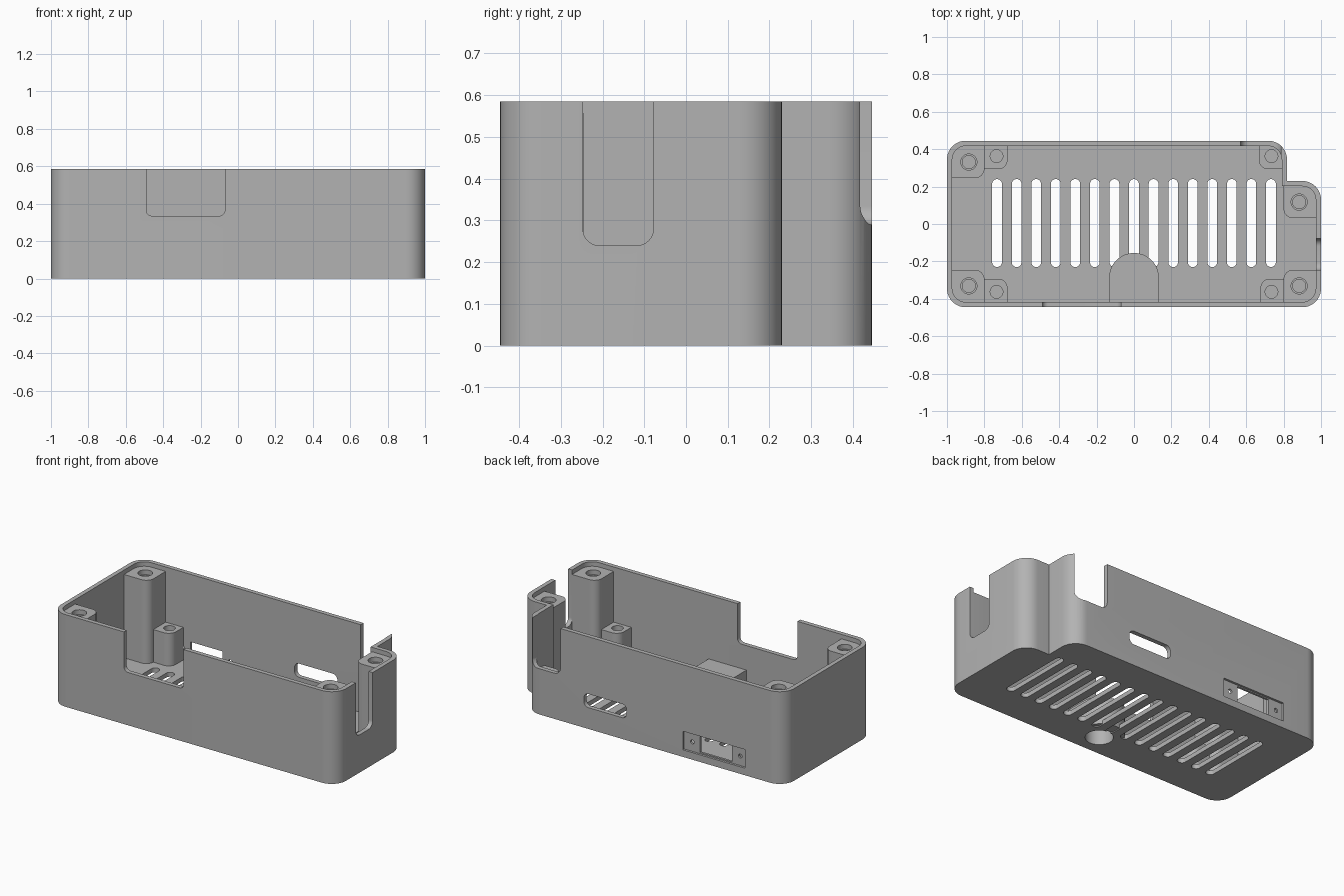
import bpy, bmesh, math
from mathutils import Vector

if "Cube" in bpy.data.objects:
    bpy.data.objects.remove(bpy.data.objects["Cube"])

grey = bpy.data.materials.new("plain grey")
grey.use_nodes = True
colour = (0.45, 0.45, 0.45, 1)
grey.diffuse_color = colour
grey.node_tree.nodes["Principled BSDF"].inputs["Base Color"].default_value = colour

H = 0.585       # case height
WALL = 0.028    # wall and floor thickness
X, Y = 1.0, 0.445
NX, NY = 0.818, 0.23   # stepped corner


def rounded(corners, steps=10):
    """Outline from (x, y, radius) corners."""
    pts = []
    for i, (x, y, r) in enumerate(corners):
        p = Vector((x, y))
        if r == 0:
            pts.append(p)
            continue
        u = (Vector(corners[i - 1][:2]) - p).normalized()
        v = (Vector(corners[(i + 1) % len(corners)][:2]) - p).normalized()
        half = u.angle(v) / 2
        t = r / math.tan(half)
        c = p + (u + v).normalized() * r / math.sin(half)
        a, b = p + u * t - c, p + v * t - c
        sweep = math.pi - 2 * half
        for k in range(steps + 1):
            f = k / steps
            pts.append(c + (a * math.sin((1 - f) * sweep) + b * math.sin(f * sweep)) / math.sin(sweep))
    clean = []
    for p in pts:
        if not clean or (p - clean[-1]).length > 1e-5:
            clean.append(p)
    if (clean[0] - clean[-1]).length < 1e-5:
        clean.pop()
    return clean


def prism(name, outline, lo, hi, axis="z"):
    """Extrude an outline along an axis."""
    place = {"z": lambda a, b, c: (a, b, c),
             "y": lambda a, b, c: (a, c, b),
             "x": lambda a, b, c: (c, a, b)}[axis]
    bm = bmesh.new()
    low = [bm.verts.new(place(p.x, p.y, lo)) for p in outline]
    high = [bm.verts.new(place(p.x, p.y, hi)) for p in outline]
    bm.faces.new(low)
    bm.faces.new(high)
    for i in range(len(low)):
        j = (i + 1) % len(low)
        bm.faces.new((low[i], low[j], high[j], high[i]))
    bmesh.ops.recalc_face_normals(bm, faces=bm.faces)
    mesh = bpy.data.meshes.new(name)
    bm.to_mesh(mesh)
    bm.free()
    mesh.materials.append(grey)
    obj = bpy.data.objects.new(name, mesh)
    bpy.context.collection.objects.link(obj)
    return obj


def box(x0, x1, y0, y1, r=0):
    return rounded([(x0, y0, r), (x1, y0, r), (x1, y1, r), (x0, y1, r)])


def circle(x, y, r, n=32):
    return [Vector((x + r * math.cos(k * math.tau / n), y + r * math.sin(k * math.tau / n)))
            for k in range(n)]


def cut(obj, outline, lo, hi, axis="z"):
    """Subtract a prism and discard the cutter."""
    tool = prism("cutter", outline, lo, hi, axis)
    tool.hide_render = True
    mod = obj.modifiers.new("cut", "BOOLEAN")
    mod.operation = "DIFFERENCE"
    mod.solver = "EXACT"
    mod.object = tool
    bpy.context.view_layer.objects.active = obj
    bpy.ops.object.modifier_apply(modifier=mod.name)
    bpy.data.objects.remove(tool)


def case_outline(d, r):
    """Stepped case outline, inset by d."""
    return rounded([(-X + d, -Y + d, r), (X - d, -Y + d, r), (X - d, NY - d, r),
                    (NX - d, NY - d, 0), (NX - d, Y - d, r), (-X + d, Y - d, r)])


parts = []

# Case shell
shell = prism("case_shell", case_outline(0, 0.1), 0, H)
cut(shell, case_outline(WALL, 0.072), WALL, H + 0.2)
parts.append(shell)

# Floor vents
for i in range(-7, 8):
    x = i * 0.1046
    cut(shell, box(x - 0.026, x + 0.026, -0.23, 0.24, 0.0255), -0.1, 0.1)

# Open cutouts in the front, left and back walls
cut(shell, box(-0.49, -0.07, 0.335, 0.9, 0.03), -0.6, -0.38, "y")
cut(shell, box(-0.247, -0.078, 0.24, 0.9, 0.04), 0.9, 1.1, "x")
cut(shell, box(0.57, NX - WALL - 0.003, 0.29, 0.9, 0.045), 0.36, 0.6, "y")

# Back ports: rounded slot, recessed socket panel and its screw holes
cut(shell, box(0.105, 0.406, 0.135, 0.222, 0.033), 0.38, 0.6, "y")
cut(shell, box(-0.726, -0.289, 0.045, 0.163), Y - 0.014, 0.6, "y")
cut(shell, box(-0.626, -0.4, 0.053, 0.156), 0.38, 0.6, "y")
for x in (-0.683, -0.346):
    cut(shell, circle(x, 0.105, 0.013, 16), 0.38, 0.6, "y")

# Domed mount against the front wall, with a round hole from below
mount = prism("domed_mount", rounded([(-0.133, -0.425, 0), (0.133, -0.425, 0),
                                      (0.133, -0.155, 0.132), (-0.133, -0.155, 0.132)], 16),
              0.006, 0.18)
for part in (shell, mount):
    cut(part, circle(0, -0.305, 0.08, 40), -0.1, 0.15)
parts.append(mount)


def post(name, wx, wy, sx, sy, size, top, wall_r, hole, holes):
    """Post whose outer corner sits in the walls; inner corner is rounded."""
    px, py = wx - sx * size, wy - sy * size
    obj = prism(name, rounded([(wx, wy, wall_r), (px, wy, 0), (px, py, 0.05), (wx, py, 0)]),
                0.01, top)
    for r, depth in holes:
        cut(obj, circle(*hole, r), top - depth, top + 0.1)
    parts.append(obj)


# Tall lid posts
for name, sx, sy, wy in (("back_right", -1, 1, 0.42), ("front_right", -1, -1, -0.42),
                         ("front_left", 1, -1, -0.42), ("back_left", 1, 1, 0.206)):
    post("tall_post_" + name, sx * 0.975, wy, sx, sy, 0.175, 0.557, 0.072,
         (sx * 0.883, wy - sy * 0.089), ((0.043, 0.03), (0.035, 0.25)))

# Short board posts
for name, sx, sy, wx, r in (("back_right", -1, 1, -0.803, 0), ("front_right", -1, -1, -0.803, 0),
                            ("front_left", 1, -1, 0.803, 0), ("back_left", 1, 1, 0.794, 0.07)):
    post("short_post_" + name, wx, sy * 0.42, sx, sy, 0.127, 0.235, r,
         (sx * 0.735, sy * 0.363), ((0.034, 0.15),))

# Smooth curved walls, keep edges sharp
bpy.ops.object.select_all(action="DESELECT")
for obj in parts:
    obj.select_set(True)
bpy.context.view_layer.objects.active = shell
bpy.ops.object.shade_smooth_by_angle(angle=math.radians(30))
